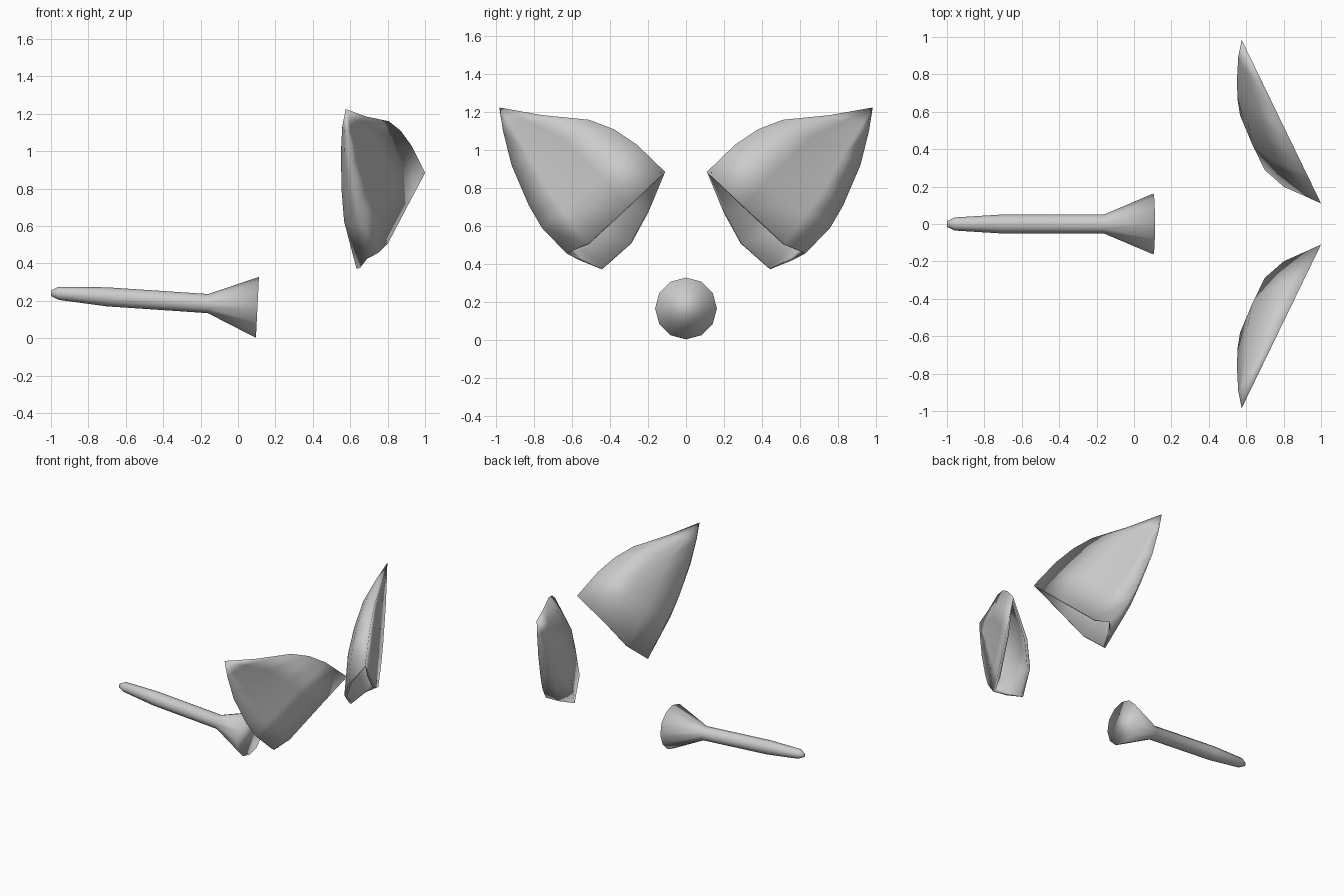
import bpy, bmesh, math
from mathutils import Vector

if "Cube" in bpy.data.objects:
    bpy.data.objects.remove(bpy.data.objects["Cube"])


def finish(bm, name):
    bmesh.ops.recalc_face_normals(bm, faces=bm.faces)
    me = bpy.data.meshes.new(name)
    bm.to_mesh(me)
    bm.free()
    me.polygons.foreach_set("use_smooth", [True] * len(me.polygons))
    obj = bpy.data.objects.new(name, me)
    bpy.context.collection.objects.link(obj)
    return obj


# Tail: twelve-sided rings (x, z, radius, lean), flared at the root
def build_tail():
    rings = [(-1.0, 0.24, 0.014, 0), (-0.96, 0.24, 0.035, 0), (-0.70, 0.221, 0.051, 0),
             (-0.16, 0.185, 0.051, 0.03), (0.104, 0.165, 0.163, 0.05)]
    bm = bmesh.new()
    n = 12
    loops = []
    for x, z, r, lean in rings:
        loops.append([bm.verts.new((x + lean * r * math.cos(a), r * math.sin(a), z + r * math.cos(a)))
                      for a in (2 * math.pi * i / n for i in range(n))])
    for a, b in zip(loops, loops[1:]):
        for i in range(n):
            j = (i + 1) % n
            bm.faces.new((a[i], a[j], b[j], b[i]))
    bm.faces.new(loops[0])
    bm.faces.new(loops[-1])
    finish(bm, "tail")


# Ear: thin pouch with a flat front, curved rim, bulging back and open base
UPPER = [(0.11, 0.885), (0.26, 1.03), (0.38, 1.11), (0.51, 1.16), (0.76, 1.185)]
LOWER = [(0.63, 0.455), (0.76, 0.59), (0.83, 0.71), (0.92, 0.92), (0.965, 1.10)]
TIP = (0.985, 1.225)
BASE_EDGE = [(0.31, 0.70), (0.52, 0.505)]
FRONT_S = [0.38, 0.78]
# back cross-section: position along the chord and offset
BACK = [(0.2, (-0.15, -0.014, -0.13)), (0.4, (-0.20, -0.03, -0.205)),
        (0.66, (-0.20, -0.01, -0.23)), (0.85, (-0.105, 0.01, -0.10))]
DEPTH = [1, 1, 0.86, 0.62, 0.31]
DROP = [1, 0.5, 0.2, 0, 0]
DISH = [0, 0.01, 0.015, 0.015, 0.005]


def on_plane(p):
    return Vector((1.0 - 0.485 * (p[0] - 0.11), p[0], p[1]))


def build_ear(name, side):
    bm = bmesh.new()

    def vert(p):
        return bm.verts.new((p.x, p.y * side, p.z))

    front, back = [], []
    for i, (u, l) in enumerate(zip(UPPER, LOWER)):
        a, b = on_plane(u), on_plane(l)
        va, vb = vert(a), vert(b)
        inner = [on_plane(p) for p in BASE_EDGE] if i == 0 else [
            a.lerp(b, s) - Vector((DISH[i], 0, 0)) for s in FRONT_S]
        front.append([va] + [vert(p) for p in inner] + [vb])
        shell = [a.lerp(b, s) + Vector((o[0] * DEPTH[i], o[1] * DEPTH[i], o[2] * DROP[i]))
                 for s, o in BACK]
        back.append([va] + [vert(p) for p in shell] + [vb])
    tip = vert(on_plane(TIP))
    for rows in (front, back):
        for r0, r1 in zip(rows, rows[1:]):
            for k in range(len(r0) - 1):
                bm.faces.new((r0[k], r0[k + 1], r1[k + 1], r1[k]))
        last = rows[-1]
        for k in range(len(last) - 1):
            bm.faces.new((last[k], last[k + 1], tip))
    # temporary cap makes the outward normals reliable, then the base is opened
    cap = bm.faces.new(front[0] + back[0][-2:0:-1])
    bmesh.ops.recalc_face_normals(bm, faces=bm.faces)
    bmesh.ops.delete(bm, geom=[cap], context='FACES_ONLY')
    obj = finish(bm, name)
    mod = obj.modifiers.new("wall", 'SOLIDIFY')
    mod.thickness = 0.02
    mod.offset = -1


build_tail()
build_ear("left_ear", 1)
build_ear("right_ear", -1)
